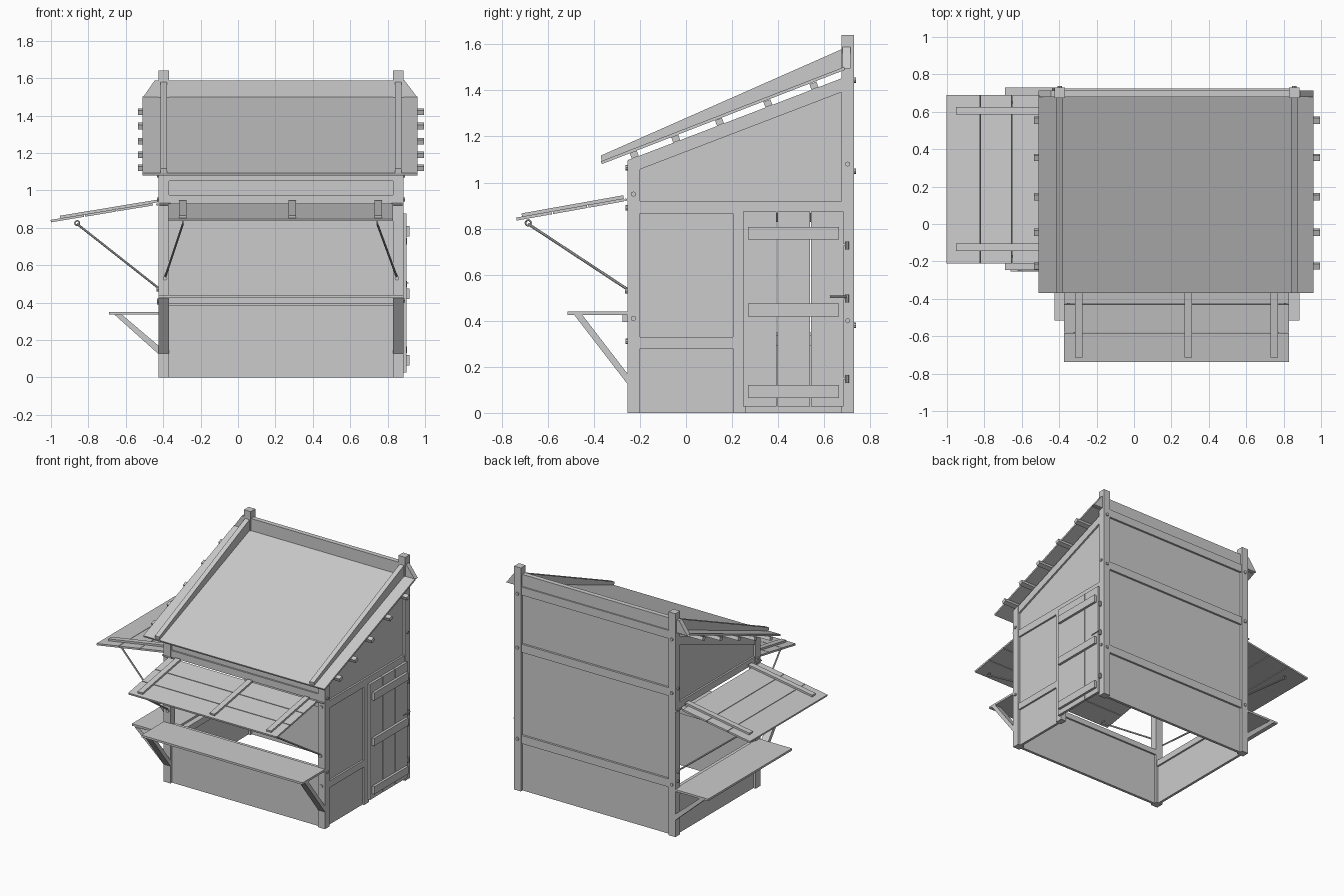
import bpy, bmesh, math
from mathutils import Vector

if "Cube" in bpy.data.objects:
    bpy.data.objects.remove(bpy.data.objects["Cube"])


def loft(name, a, b):
    """Solid between two matching polygon loops."""
    n = len(a)
    bm = bmesh.new()
    va = [bm.verts.new(p) for p in a]
    vb = [bm.verts.new(p) for p in b]
    bm.faces.new(va)
    bm.faces.new(vb[::-1])
    for i in range(n):
        j = (i + 1) % n
        bm.faces.new((va[j], va[i], vb[i], vb[j]))
    bmesh.ops.recalc_face_normals(bm, faces=bm.faces)
    me = bpy.data.meshes.new(name)
    bm.to_mesh(me)
    bm.free()
    ob = bpy.data.objects.new(name, me)
    bpy.context.collection.objects.link(ob)
    return ob


def prism(name, axis, pts, lo, hi):
    """Profile extruded on x (pts are y,z) or on y (pts are x,z)."""
    put = (lambda p, d: (d, p[0], p[1])) if axis == 'x' else (lambda p, d: (p[0], d, p[1]))
    return loft(name, [put(p, lo) for p in pts], [put(p, hi) for p in pts])


def box(name, x0, x1, y0, y1, z0, z1):
    return prism(name, 'x', [(y0, z0), (y1, z0), (y1, z1), (y0, z1)], x0, x1)


def strip(name, axis, p, q, t, lo, hi):
    """Sloped board whose underside runs from p to q, thickness t."""
    p, q = Vector(p), Vector(q)
    d = (q - p).normalized()
    n = Vector((-d.y, d.x)) * t
    if n.y < 0:
        n = -n
    return prism(name, axis, [p, q, q + n, p + n], lo, hi)


def rod(name, p, q, r, sides=8):
    p, q = Vector(p), Vector(q)
    bpy.ops.mesh.primitive_cylinder_add(vertices=sides, radius=r, depth=(q - p).length, location=(p + q) / 2)
    ob = bpy.context.object
    ob.name = name
    ob.rotation_mode = 'QUATERNION'
    ob.rotation_quaternion = (q - p).to_track_quat('Z', 'Y')
    bpy.ops.object.shade_smooth_by_angle()
    return ob


def ring(name, loc, rot):
    bpy.ops.mesh.primitive_torus_add(major_radius=0.012, minor_radius=0.004, major_segments=12,
                                     minor_segments=6, location=loc, rotation=rot)
    bpy.context.object.name = name


XL, XR = (-0.425, -0.37), (0.83, 0.885)
YF, YB = (-0.255, -0.2), (0.675, 0.73)
rake = lambda y: 1.117 + 0.383 * (y + 0.2)       # top of the rafters
roof = lambda y: 1.08 + 0.386 * (y + 0.37)       # underside of the roof sheet

# Corner posts and rafters
for side, X in (('left', XL), ('right', XR)):
    prism('front_post_' + side, 'x', [(YF[0], 0), (YF[1], 0), (YF[1], rake(YF[1])), (YF[0], rake(YF[0]))], *X)
    box('back_post_' + side, *X, *YB, 0, 1.64)
    prism('rafter_' + side, 'x', [(-0.2, rake(-0.2) - 0.06), (0.675, rake(0.675) - 0.06),
                                  (0.675, rake(0.675)), (-0.2, rake(-0.2))], X[0] + 0.005, X[1] - 0.005)

# Back wall: one recessed panel plus three rails
box('back_panel', -0.37, 0.83, 0.69, 0.71, 0, 1.46)
for z0, z1 in ((0.35, 0.41), (1.02, 1.08), (1.44, 1.5)):
    box('back_rail', -0.37, 0.83, 0.68, 0.725, z0, z1)

# Front wall: low panel, sill, header and upper panel
box('front_panel', -0.37, 0.83, -0.238, -0.218, 0, 0.4)
box('front_sill', -0.37, 0.83, -0.25, -0.205, 0.385, 0.425)
box('front_header', -0.37, 0.83, -0.25, -0.205, 0.925, 0.975)
box('front_upper_panel', -0.37, 0.83, -0.238, -0.218, 0.975, 1.07)
box('front_top_rail', -0.37, 0.83, -0.25, -0.205, 1.05, 1.1)

# Left wall: low panel, sill, header and sloped upper panel
box('left_panel', -0.407, -0.388, -0.2, 0.675, 0, 0.3)
box('left_sill', -0.42, -0.375, -0.2, 0.675, 0.29, 0.335)
box('left_header', -0.42, -0.375, -0.2, 0.675, 0.92, 0.97)
prism('left_upper_panel', 'x', [(-0.2, 0.96), (0.675, 0.96), (0.675, 1.4), (-0.2, 1.065)], -0.407, -0.388)

# Right wall: panels, rails and stud
prism('right_upper_panel', 'x', [(-0.2, 0.91), (0.675, 0.91), (0.675, 1.4), (-0.2, 1.065)], 0.848, 0.867)
box('right_rail', 0.835, 0.88, -0.2, 0.675, 0.865, 0.92)
box('right_stud', 0.835, 0.88, 0.205, 0.26, 0, 0.865)
box('right_low_panel', 0.848, 0.867, -0.2, 0.205, 0, 0.865)
box('right_low_rail', 0.835, 0.88, -0.2, 0.205, 0.28, 0.33)

# Plank door with battens, hinges and latch
for y0, y1 in ((0.247, 0.393), (0.397, 0.538), (0.542, 0.683)):
    box('door_plank', 0.882, 0.9, y0, y1, 0.027, 0.875)
for zc in (0.092, 0.447, 0.78):
    box('door_batten', 0.9, 0.918, 0.27, 0.665, zc - 0.028, zc + 0.028)
for zc in (0.15, 0.5, 0.73):
    rod('hinge_pin', (0.895, 0.7, zc - 0.02), (0.895, 0.7, zc + 0.015), 0.008)
    box('hinge_leaf', 0.885, 0.897, 0.675, 0.705, zc - 0.006, zc + 0.006)
rod('door_latch', (0.908, 0.625, 0.505), (0.908, 0.7, 0.505), 0.004)

# Roof sheet, battens, tapered side rails and back board
strip('roof_sheet', 'x', (-0.365, roof(-0.37)), (0.69, roof(0.69)), 0.013, -0.51, 0.96)
for y in (-0.22, -0.04, 0.15, 0.36, 0.56):
    strip('roof_batten', 'x', (y - 0.015, rake(y - 0.015)), (y + 0.015, rake(y + 0.015)), 0.026, -0.535, 0.995)
for x0, x1 in ((-0.415, -0.38), (0.84, 0.875)):
    prism('roof_side_rail', 'x', [(-0.365, 1.085), (0.69, roof(0.69)), (0.69, 1.585), (-0.37, 1.117)], x0, x1)
prism('roof_back_board', 'y', [(-0.51, 1.495), (0.96, 1.495), (0.89, 1.588), (-0.445, 1.588)], 0.68, 0.715)

# Front counter and left counter with braces
box('front_counter', -0.425, 0.885, -0.515, -0.25, 0.425, 0.44)
box('left_counter', -0.69, -0.415, -0.245, 0.73, 0.335, 0.35)
for X in (XL, XR):
    prism('front_brace', 'x', [(-0.485, 0.425), (-0.45, 0.425), (-0.25, 0.165), (-0.25, 0.12)], *X)
box('front_counter_ledger', -0.37, 0.83, -0.275, -0.25, 0.395, 0.425)
for Y in (YF, YB):
    prism('left_brace', 'y', [(-0.66, 0.335), (-0.62, 0.335), (-0.42, 0.165), (-0.42, 0.12)], *Y)

# Front awning: three planks, battens and props
fp = lambda t: Vector((-0.735 + 0.465 * t, 0.835 + 0.083 * t))
for a, b in ((0, 0.33), (0.34, 0.66), (0.67, 1)):
    strip('front_awning_plank', 'x', fp(a), fp(b), 0.013, -0.375, 0.83)
up = Vector((0, 0.013))
for x in (-0.295, 0.29, 0.75):
    strip('front_awning_batten', 'x', fp(0.05) + up, fp(1.0) + up, 0.014, x - 0.02, x + 0.02)
for x, xw in ((-0.295, -0.39), (0.745, 0.85)):
    rod('front_prop', (x, -0.685, 0.82), (xw, -0.252, 0.535), 0.006)
    ring('front_prop_ring', (x, -0.685, 0.825), (0, math.pi / 2, 0))
    rod('front_prop_pin', (xw, -0.265, 0.53), (xw, -0.24, 0.53), 0.012)
for x in (-0.39, 0.85):
    rod('front_awning_pivot', (x - 0.03, -0.262, 0.925), (x + 0.03, -0.262, 0.925), 0.006)

# Left awning: three planks, battens and props
lp = lambda x: Vector((x, 0.829 + 0.165 * (x + 1)))
for a, b in ((-1, -0.822), (-0.818, -0.652), (-0.648, -0.455)):
    strip('left_awning_plank', 'y', lp(a), lp(b), 0.013, -0.21, 0.69)
for y, yw in ((-0.125, -0.225), (0.605, 0.7)):
    strip('left_awning_batten', 'y', lp(-0.95) + up, lp(-0.43) + up, 0.014, y - 0.02, y + 0.02)
    rod('left_prop', (-0.86, y, 0.82), (-0.422, yw, 0.475), 0.006)
    ring('left_prop_ring', (-0.86, y, 0.825), (math.pi / 2, 0, 0))
    rod('left_prop_pin', (-0.435, yw, 0.47), (-0.41, yw, 0.47), 0.012)
    rod('left_awning_pivot', (-0.432, yw - 0.03, 0.925), (-0.432, yw + 0.03, 0.925), 0.006)

# Joint pegs on the posts
for x in (-0.397, 0.857):
    for z in (0.31, 0.89, 1.065):
        rod('front_peg', (x, -0.262, z), (x, -0.25, z), 0.012)
    for z in (0.38, 1.05, 1.445):
        rod('back_peg', (x, 0.725, z), (x, 0.738, z), 0.012)
for y, zs in ((-0.228, (0.41, 0.95)), (0.702, (0.4, 1.08))):
    for z in zs:
        rod('right_peg', (0.88, y, z), (0.892, y, z), 0.011)
        rod('left_peg', (-0.432, y, z), (-0.42, y, z), 0.011)
